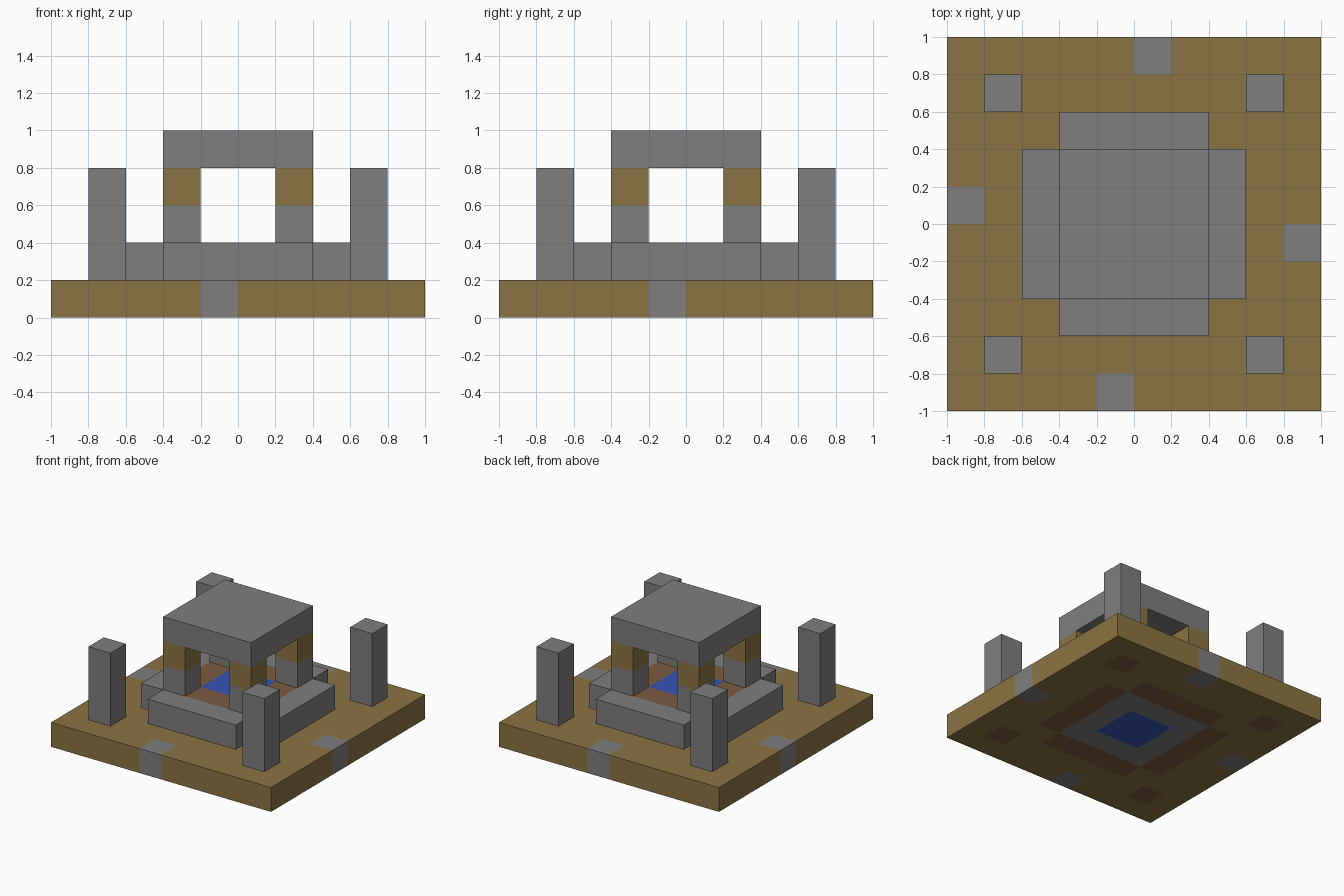
import bpy
import bmesh
from math import floor
from mathutils import Vector

if "Cube" in bpy.data.objects:
    bpy.data.objects.remove(bpy.data.objects["Cube"], do_unlink=True)

U = 0.2  # block size


def make_material(name, rgb):
    mat = bpy.data.materials.new(name)
    mat.use_nodes = True
    mat.diffuse_color = (*rgb, 1)
    bsdf = next(n for n in mat.node_tree.nodes if n.type == 'BSDF_PRINCIPLED')
    bsdf.inputs["Base Color"].default_value = (*rgb, 1)
    return mat


GREY = make_material("grey_stone", (0.21, 0.21, 0.21))
TAN = make_material("tan_planks", (0.255, 0.173, 0.055))
BROWN = make_material("brown_earth", (0.20, 0.105, 0.055))
BLUE = make_material("blue_water", (0.036, 0.09, 0.46))


def finish(name, bm, materials):
    mesh = bpy.data.meshes.new(name)
    bmesh.ops.recalc_face_normals(bm, faces=bm.faces[:])
    bm.to_mesh(mesh)
    bm.free()
    for mat in materials:
        mesh.materials.append(mat)
    obj = bpy.data.objects.new(name, mesh)
    bpy.context.collection.objects.link(obj)
    return obj


def box_mesh(lo, hi):
    """Box between two corners given in blocks."""
    lo, hi = Vector(lo) * U, Vector(hi) * U
    bm = bmesh.new()
    bmesh.ops.create_cube(bm, size=1)
    bmesh.ops.scale(bm, vec=hi - lo, verts=bm.verts)
    bmesh.ops.translate(bm, vec=(lo + hi) / 2, verts=bm.verts)
    return bm


def box(name, lo, hi, mat):
    return finish(name, box_mesh(lo, hi), [mat])


def slab(name, half, z0, z1, materials, rule):
    """Square slab of blocks, each block coloured by its column and row."""
    bm = bmesh.new()
    bmesh.ops.create_grid(bm, x_segments=2 * half, y_segments=2 * half, size=half * U)
    bmesh.ops.translate(bm, vec=(0, 0, z0 * U), verts=bm.verts)
    ext = bmesh.ops.extrude_face_region(bm, geom=bm.faces[:], use_keep_orig=True)
    top = [v for v in ext["geom"] if isinstance(v, bmesh.types.BMVert)]
    bmesh.ops.translate(bm, vec=(0, 0, (z1 - z0) * U), verts=top)
    bmesh.ops.recalc_face_normals(bm, faces=bm.faces[:])
    for f in bm.faces:
        c = (f.calc_center_median() - f.normal * U / 2) / U
        f.material_index = materials.index(rule(floor(c.x), floor(c.y)))
    return finish(name, bm, materials)


def base_rule(i, j):
    # distance from the centre in blocks, ordered small to large
    near, far = sorted((abs(i + 0.5), abs(j + 0.5)))
    if far < 1:
        return BLUE
    if far < 2:
        return GREY
    if (far < 3 and near < 2) or (near == far == 3.5):
        return BROWN
    if (i, j) in ((-1, -5), (4, -1), (0, 4), (-5, 0)):
        return GREY
    return TAN


def basin_rule(i, j):
    return BLUE if max(abs(i + 0.5), abs(j + 0.5)) < 1 else BROWN


# Ground and water basin
slab("base", 5, 0, 1, [TAN, GREY, BROWN, BLUE], base_rule)
slab("basin", 2, 1, 2, [BROWN, BLUE], basin_rule)

# Low walls around the basin
box("front_wall", (-2, -3, 1), (2, -2, 2), GREY)
box("back_wall", (-2, 2, 1), (2, 3, 2), GREY)
box("right_wall", (-3, -2, 1), (-2, 2, 2), GREY)
box("left_wall", (2, -2, 1), (3, 2, 2), GREY)

for sx, side in ((-1, "right"), (1, "left")):
    for sy, end in ((-1, "front"), (1, "back")):
        # Outer pillar
        x, y = 3.5 * sx, 3.5 * sy
        box(f"{end}_{side}_pillar", (x - 0.5, y - 0.5, 1), (x + 0.5, y + 0.5, 4), GREY)
        # Roof post, stone below and planks above
        x, y = 1.5 * sx, 1.5 * sy
        bm = box_mesh((x - 0.5, y - 0.5, 2), (x + 0.5, y + 0.5, 4))
        bmesh.ops.bisect_plane(bm, geom=bm.verts[:] + bm.edges[:] + bm.faces[:],
                               plane_co=(0, 0, 3 * U), plane_no=(0, 0, 1))
        for f in bm.faces:
            f.material_index = int(f.calc_center_median().z > 3 * U)
        finish(f"{end}_{side}_post", bm, [GREY, TAN])

# Flat roof
box("roof", (-2, -2, 4), (2, 2, 5), GREY)
